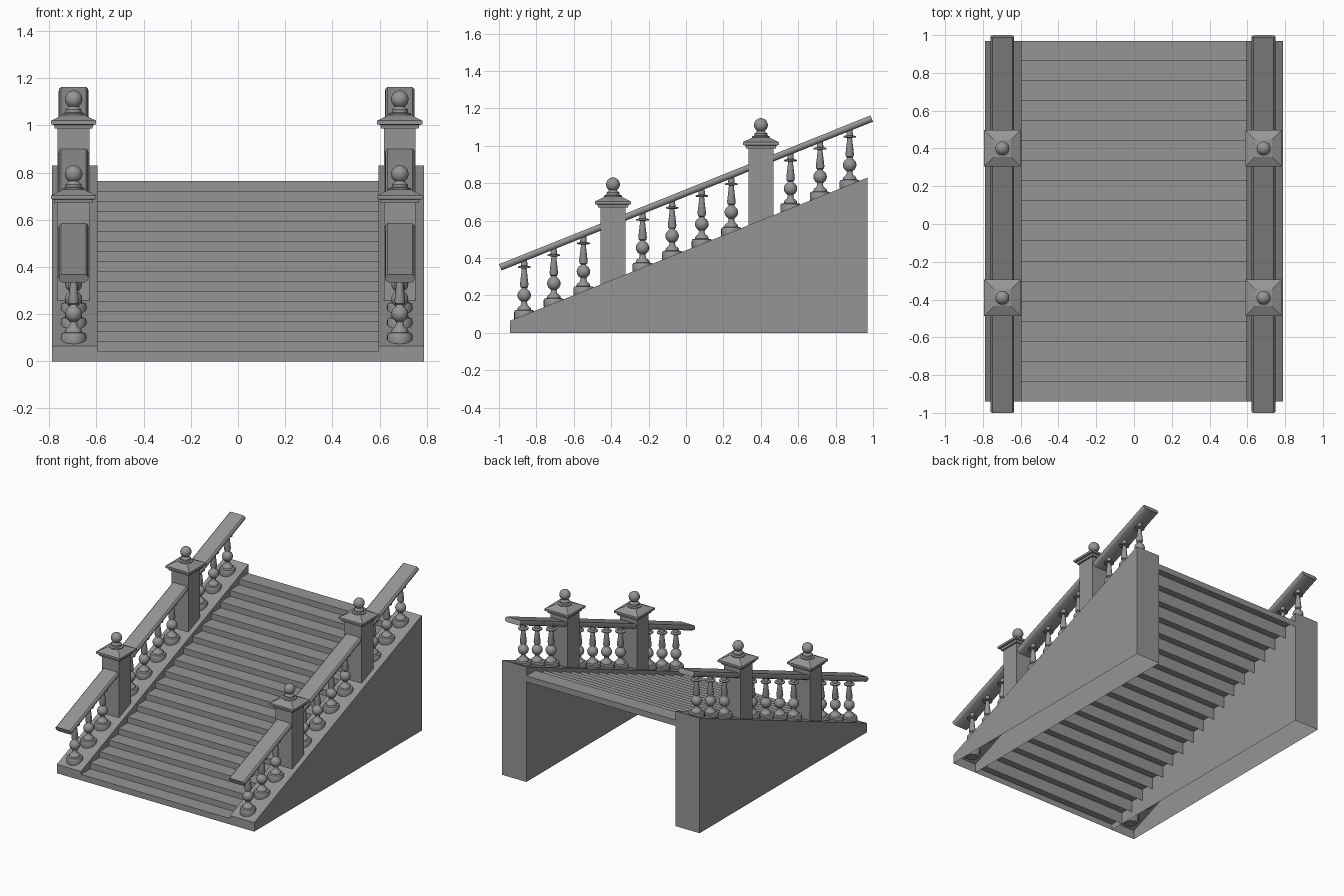
import bpy, bmesh, math
from mathutils import Matrix, Vector

if "Cube" in bpy.data.objects:
    bpy.data.objects.remove(bpy.data.objects["Cube"])

SLOPE = 0.4005
SPACING = 0.1582
FIRST_Y = -0.865

# Dark stone colour
stone = bpy.data.materials.new("dark_stone")
stone.diffuse_color = (0.3, 0.3, 0.3, 1)
stone.use_nodes = True
stone.node_tree.nodes["Principled BSDF"].inputs["Base Color"].default_value = stone.diffuse_color


def finish(name, bm, smooth=False, fix=True):
    if fix:
        bmesh.ops.recalc_face_normals(bm, faces=bm.faces)
    me = bpy.data.meshes.new(name)
    bm.to_mesh(me)
    bm.free()
    me.materials.append(stone)
    ob = bpy.data.objects.new(name, me)
    bpy.context.collection.objects.link(ob)
    if smooth:
        bpy.ops.object.select_all(action='DESELECT')
        ob.select_set(True)
        bpy.context.view_layer.objects.active = ob
        bpy.ops.object.shade_smooth_by_angle(angle=math.radians(40))
    return ob


def add_box(bm, lo, hi):
    lo, hi = Vector(lo), Vector(hi)
    bmesh.ops.create_cube(bm, size=1.0, matrix=Matrix.Translation((lo + hi) / 2)
                          @ Matrix.Diagonal((*(hi - lo), 1)))


def add_rings(bm, profile, sides, centre, turn=0.0):
    # stack of (radius, z) rings around a vertical axis, capped at both ends
    rings = []
    for r, z in profile:
        rings.append([bm.verts.new((centre[0] + r * math.cos(turn + math.tau * k / sides),
                                    centre[1] + r * math.sin(turn + math.tau * k / sides),
                                    centre[2] + z)) for k in range(sides)])
    for a, b in zip(rings, rings[1:]):
        for k in range(sides):
            n = (k + 1) % sides
            bm.faces.new((a[k], a[n], b[n], b[k]))
    bm.faces.new(rings[0][::-1])
    bm.faces.new(rings[-1])


def arc(r, zc, a0, a1, n, squash=1.0):
    return [(r * math.cos(math.radians(a0 + (a1 - a0) * i / n)),
             zc + squash * r * math.sin(math.radians(a0 + (a1 - a0) * i / n)))
            for i in range(n + 1)]


# Steps: hollow slabs, open underneath, climbing to the back
bm = bmesh.new()
N, DEPTH, RISE = 18, 1.91 / 18, 0.0425
for i in range(N):
    y, z = -0.94 + i * DEPTH, i * RISE
    add_box(bm, (-0.595, y, z), (0.595, y + DEPTH, z + RISE))
bm.normal_update()
bmesh.ops.delete(bm, geom=[f for f in bm.faces if f.normal.z < -0.5], context='FACES_ONLY')
finish("steps", bm, fix=False)

# Baluster profile, z measured from the bottom of its foot
baluster = ([(0.040, 0.0), (0.050, 0.012), (0.054, 0.024), (0.054, 0.058), (0.050, 0.067),
             (0.036, 0.070), (0.036, 0.078), (0.030, 0.086), (0.019, 0.094), (0.015, 0.108)] +
            arc(0.036, 0.148, -62, 62, 8) +
            [(0.014, 0.187), (0.021, 0.192), (0.021, 0.198), (0.023, 0.204), (0.014, 0.280),
             (0.013, 0.292), (0.034, 0.295), (0.034, 0.302), (0.018, 0.306), (0.014, 0.345)])

# Post cap (square, half widths) and finial (round), z from the cap bottom
cap = [(0.080, 0.0), (0.083, 0.015), (0.096, 0.018), (0.096, 0.033), (0.045, 0.058)]
finial = ([(0.047, 0.054), (0.047, 0.064), (0.034, 0.068), (0.034, 0.080), (0.024, 0.088)] +
          arc(0.037, 0.124, -55, 88, 12))

for side, sx, x in (("left", -1, -0.697), ("right", 1, 0.686)):
    # Sloped side wall, open underneath
    bm = bmesh.new()
    prof = [(-0.94, 0), (0.97, 0), (0.97, 0.83), (-0.94, 0.065)]
    a = [bm.verts.new((sx * 0.595, *p)) for p in prof]
    b = [bm.verts.new((sx * 0.788, *p)) for p in prof]
    bm.faces.new(a)
    bm.faces.new(b[::-1])
    for k in (1, 2, 3):
        n = (k + 1) % 4
        bm.faces.new((a[k], b[k], b[n], a[n]))
    finish(side + "_side_wall", bm)

    # Handrail: flat section with rounded edges, swept along the slope
    bm = bmesh.new()
    w, h = 0.063, 0.018
    sec = [(-w + 0.010, h), (w - 0.010, h), (w - 0.002, h * 0.6), (w, 0), (w - 0.004, -h * 0.6),
           (w - 0.016, -h), (-w + 0.016, -h), (-w + 0.004, -h * 0.6), (-w, 0), (-w + 0.002, h * 0.6)]
    ang = math.atan(SLOPE)
    half = 0.993 / math.cos(ang)
    ends = []
    for t in (-half, half):
        ends.append([bm.verts.new((x + u, t * math.cos(ang) - v * math.sin(ang),
                                   0.748 + t * math.sin(ang) + v * math.cos(ang)))
                     for u, v in sec])
    for k in range(len(sec)):
        n = (k + 1) % len(sec)
        bm.faces.new((ends[0][k], ends[0][n], ends[1][n], ends[1][k]))
    bm.faces.new(ends[0])
    bm.faces.new(ends[1][::-1])
    finish(side + "_handrail", bm, True)

    # Balusters and posts at even spacing; posts take places 3 and 8
    bal, posts, fins = bmesh.new(), bmesh.new(), bmesh.new()
    for i in range(12):
        y = FIRST_Y + i * SPACING
        lift = i * SPACING * SLOPE
        if i in (3, 8):
            zc = 0.480 + lift
            add_box(posts, (x - 0.0675, y - 0.0675, zc - 0.44),
                    (x + 0.0675, y + 0.0675, zc + 0.005))
            add_rings(posts, [(r * math.sqrt(2), z) for r, z in cap], 4, (x, y, zc), math.pi / 4)
            add_rings(fins, finial, 24, (x, y, zc))
        else:
            add_rings(bal, baluster, 20, (x, y, 0.053 + lift))
    finish(side + "_balusters", bal, True)
    finish(side + "_posts", posts)
    finish(side + "_post_finials", fins, True)
